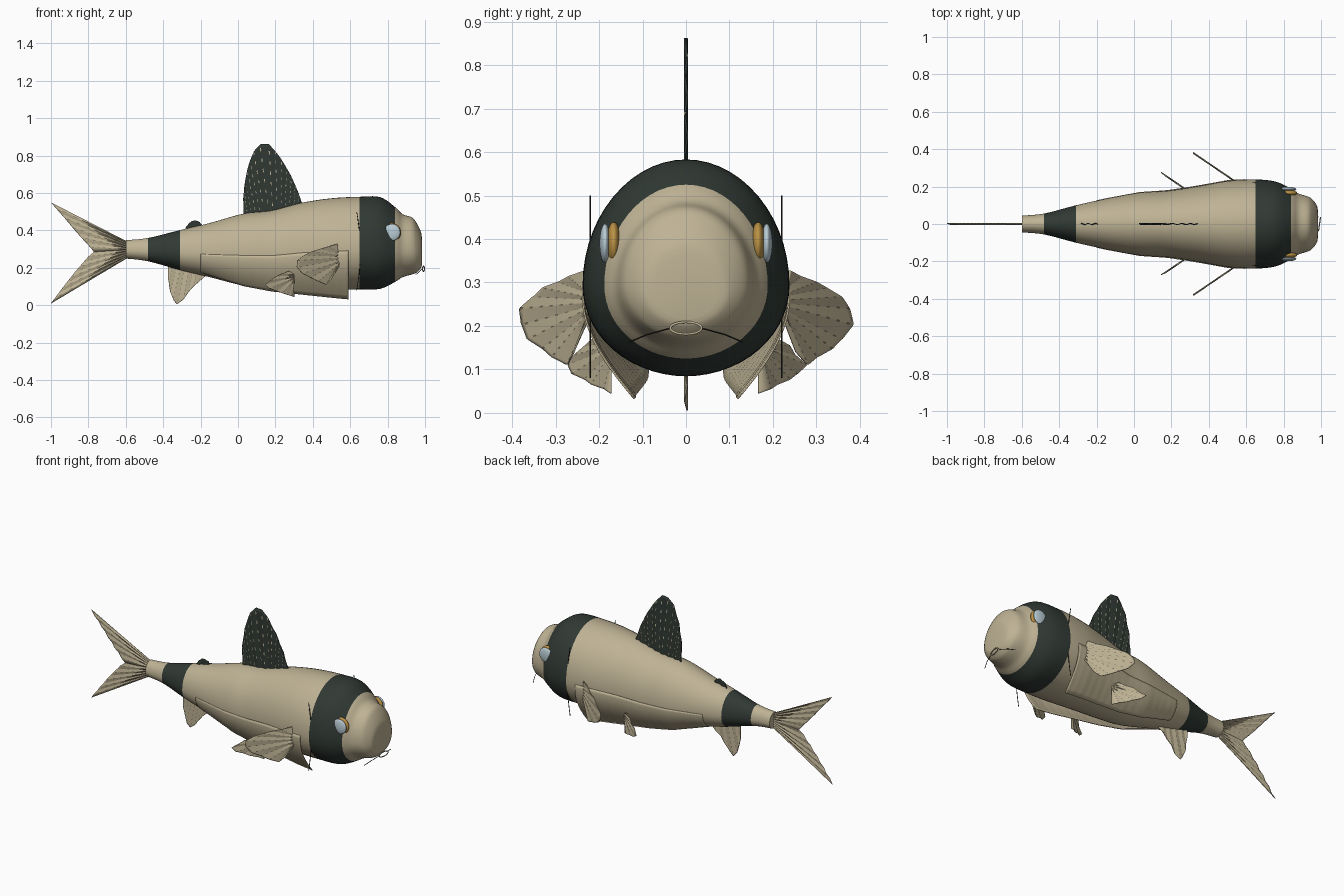
import bpy, bmesh, math
from mathutils import Vector

if "Cube" in bpy.data.objects:
    bpy.data.objects.remove(bpy.data.objects["Cube"])


def material(name, rgb):
    m = bpy.data.materials.new(name)
    m.diffuse_color = (*rgb, 1)
    m.use_nodes = True
    m.node_tree.nodes["Principled BSDF"].inputs["Base Color"].default_value = m.diffuse_color
    return m


BEIGE = material("beige", (0.52, 0.45, 0.30))
DARK = material("dark green grey", (0.030, 0.041, 0.034))
BROWN = material("brown ray", (0.17, 0.145, 0.095))
GOLD = material("gold", (0.50, 0.29, 0.06))
PALE = material("pale blue", (0.50, 0.62, 0.68))
BLACK = material("black line", (0.02, 0.02, 0.018))


def smooth(ob, angle=35):
    bpy.ops.object.select_all(action='DESELECT')
    ob.select_set(True)
    bpy.context.view_layer.objects.active = ob
    bpy.ops.object.shade_smooth_by_angle(angle=math.radians(angle))


def grid_object(name, rows, mats, rule, closed=False, thick=0):
    """Skin a grid of points; rule(row, column) gives the material index."""
    bm = bmesh.new()
    vs = [[bm.verts.new(p) for p in r] for r in rows]
    n = len(rows[0])
    for i in range(len(rows) - 1):
        for j in range(n if closed else n - 1):
            k = (j + 1) % n
            f = bm.faces.new((vs[i][j], vs[i][k], vs[i + 1][k], vs[i + 1][j]))
            f.material_index = rule(i, j)
    if closed:
        bm.faces.new(vs[0])
        bm.faces.new(vs[-1])
    bmesh.ops.recalc_face_normals(bm, faces=bm.faces)
    me = bpy.data.meshes.new(name)
    bm.to_mesh(me)
    bm.free()
    for m in mats:
        me.materials.append(m)
    ob = bpy.data.objects.new(name, me)
    bpy.context.collection.objects.link(ob)
    if thick:
        mod = ob.modifiers.new("thickness", 'SOLIDIFY')
        mod.thickness, mod.offset = thick, 0
    smooth(ob)
    return ob


# Body stations: x, top z, bottom z, half width
ST = [Vector(s) for s in [
    (-0.60, .348, .250, .045), (-0.48, .360, .235, .056), (-0.31, .402, .188, .100),
    (-0.15, .440, .150, .135), (0.03, .490, .105, .168), (0.18, .507, .090, .178),
    (0.34, .548, .087, .202), (0.50, .572, .085, .230), (0.65, .580, .085, .238),
    (0.76, .578, .088, .226), (0.84, .525, .125, .188), (0.88, .487, .150, .163),
    (0.93, .470, .165, .147), (0.955, .440, .175, .130), (0.977, .395, .198, .100),
    (0.983, .365, .215, .075)]]


def catmull(i, t):
    p0, p1, p2, p3 = (ST[max(0, min(len(ST) - 1, i + k))] for k in (-1, 0, 1, 2))
    return 0.5 * (2 * p1 + (p2 - p0) * t + (2 * p0 - 5 * p1 + 4 * p2 - p3) * t * t
                  + (3 * p1 - p0 - 3 * p2 + p3) * t ** 3)


def lerp_station(x):
    for a, b in zip(ST, ST[1:]):
        if x <= b[0]:
            return a.lerp(b, (x - a[0]) / (b[0] - a[0]))
    return ST[-1]


def section(s, ang):
    """Egg-shaped body section, widest below the middle."""
    c = s[2] + 0.42 * (s[1] - s[2])
    h = (s[1] - c) if math.sin(ang) > 0 else (c - s[2])
    return s[0], s[3] * math.cos(ang), c + h * math.sin(ang)


# Body with two dark bands
SUB, SIDES = 5, 56
stations = [catmull(i, k / SUB) for i in range(len(ST) - 1) for k in range(SUB)] + [ST[-1]]
band = lambda x: 1 if -0.48 < x < -0.31 or 0.65 < x < 0.84 else 0
grid_object("body", [[section(s, 2 * math.pi * j / SIDES) for j in range(SIDES)] for s in stations],
            [BEIGE, DARK], lambda i, j: band((stations[i][0] + stations[i + 1][0]) / 2), closed=True)

# Ribbed belly flaps hanging from the lower sides
for side, s in (("left", 1), ("right", -1)):
    rows = []
    for i in range(61):
        x = -0.2 + 0.79 * i / 60
        st, fade, row = lerp_station(x), i / 60, []
        for j in range(13):
            u = j / 12
            px, y, z = section(st, -u * math.radians(60))
            g = 1.005 + 0.04 * fade * math.sin(math.pi * u) + 0.006 * math.cos(i * math.pi / 2) * u
            row.append((px, s * y * g, z - 0.08 * fade * u * u))
        rows.append(row)
    grid_object(side + "_belly_flap", rows, [BEIGE], lambda i, j: 0, thick=0.004)


def along(pts, t):
    """Point at fraction t of a polyline's length."""
    pts = [Vector(p) for p in pts]
    lens = [(b - a).length for a, b in zip(pts, pts[1:])]
    d = t * sum(lens)
    for a, b, l in zip(pts, pts[1:], lens):
        if d <= l + 1e-9:
            return a.lerp(b, d / l)
        d -= l
    return pts[-1]


def fin(name, base, tip, rays, mats, y0=0, x0=0, slope=0, s=1, rows=20):
    """Pleated fan from base line to tip line, with dashed rays."""
    ts = sorted([i / rays for i in range(rays + 1)] + [(i + 0.14) / rays for i in range(rays)])
    grid = []
    for r in range(rows + 1):
        row = []
        for c, t in enumerate(ts):
            p = along(base, t).lerp(along(tip, t), r / rows)
            pleat = 0.003 if c % 4 < 2 else -0.003
            row.append((p.x, s * (y0 + (x0 - p.x) * slope) + pleat, p.y))
        grid.append(row)
    rule = lambda i, j: 1 if j % 2 == 0 and j > 0 and (i + j // 2) % 3 == 0 and i > 1 else 0
    grid_object(name, grid, mats, rule, thick=0.004)


# Fins on the centre line
fin("dorsal_fin", [(.03, .46), (.34, .53)],
    [(.028, .56), (.035, .65), (.055, .75), (.09, .835), (.13, .87), (.165, .862), (.22, .80),
     (.28, .70), (.32, .61), (.342, .545)], 14, [DARK, BEIGE])
fin("small_back_fin", [(-.285, .40), (-.19, .42)],
    [(-.28, .415), (-.255, .447), (-.23, .456), (-.205, .445), (-.19, .425)], 5, [DARK, DARK], rows=6)
fin("upper_tail_lobe", [(-.59, .34), (-.59, .297)],
    [(-1, .55), (-.93, .47), (-.85, .375), (-.79, .31), (-.77, .285)], 10, [BEIGE, BROWN])
fin("lower_tail_lobe", [(-.59, .297), (-.59, .255)],
    [(-.77, .285), (-.80, .26), (-.87, .18), (-.94, .09), (-1, .01)], 10, [BEIGE, BROWN])
fin("anal_fin", [(-.375, .21), (-.18, .17)],
    [(-.375, .16), (-.365, .08), (-.335, .002), (-.30, .02), (-.25, .09), (-.175, .155)],
    9, [BEIGE, BROWN])

for side, s in (("left", 1), ("right", -1)):
    # Paired fins
    fin(side + "_pectoral_fin", [(.54, .29), (.545, .25), (.54, .21)],
        [(.53, .328), (.40, .29), (.33, .255), (.305, .22), (.335, .175), (.40, .14), (.47, .11),
         (.50, .14)], 11, [BEIGE, BROWN], 0.235, 0.53, 0.68, s)
    fin(side + "_pelvic_fin", [(.30, .17), (.30, .13)],
        [(.27, .182), (.21, .16), (.145, .11), (.155, .095), (.22, .07), (.30, .045)],
        9, [BEIGE, BROWN], 0.17, 0.30, 0.67, s)
    # Eyes: gold rim with a pale lens
    for part, mat, y, r, d in (("eye_rim", GOLD, .166, .049, .017), ("eye_lens", PALE, .186, .045, .013)):
        bpy.ops.mesh.primitive_uv_sphere_add(segments=32, ring_count=16, location=(.823, s * y, .39))
        ob = bpy.context.object
        ob.name = f"{side}_{part}"
        ob.scale = (r, d, r)
        ob.data.materials.append(mat)
        smooth(ob, 60)


def wire(name, pts, mat, r, cyclic=False):
    cu = bpy.data.curves.new(name, 'CURVE')
    cu.dimensions, cu.bevel_depth, cu.bevel_resolution = '3D', r, 1
    sp = cu.splines.new('POLY')
    sp.points.add(len(pts) - 1)
    for q, p in zip(sp.points, pts):
        q.co = (*p, 1)
    sp.use_cyclic_u = cyclic
    cu.materials.append(mat)
    ob = bpy.data.objects.new(name, cu)
    bpy.context.collection.objects.link(ob)
    bpy.ops.object.select_all(action='DESELECT')
    ob.select_set(True)
    bpy.context.view_layer.objects.active = ob
    bpy.ops.object.convert(target='MESH')


# Gill slits, mouth line and lips
for side, s in (("left", 1), ("right", -1)):
    wire(side + "_gill_slit", [(.635 + .02 * math.sin(math.pi * i / 14), s * .22, .08 + .03 * i)
                               for i in range(15)], BLACK, .002)
    wire(side + "_mouth_line", [(.95, s * .13, .163), (.968, s * .09, .18), (.985, s * .035, .195)],
         BLACK, .0018)
wire("lips", [(.992 + .005 * math.cos(a), .036 * math.cos(a), .195 + .014 * math.sin(a))
              for a in [2 * math.pi * i / 24 for i in range(24)]], BEIGE, .003, True)
